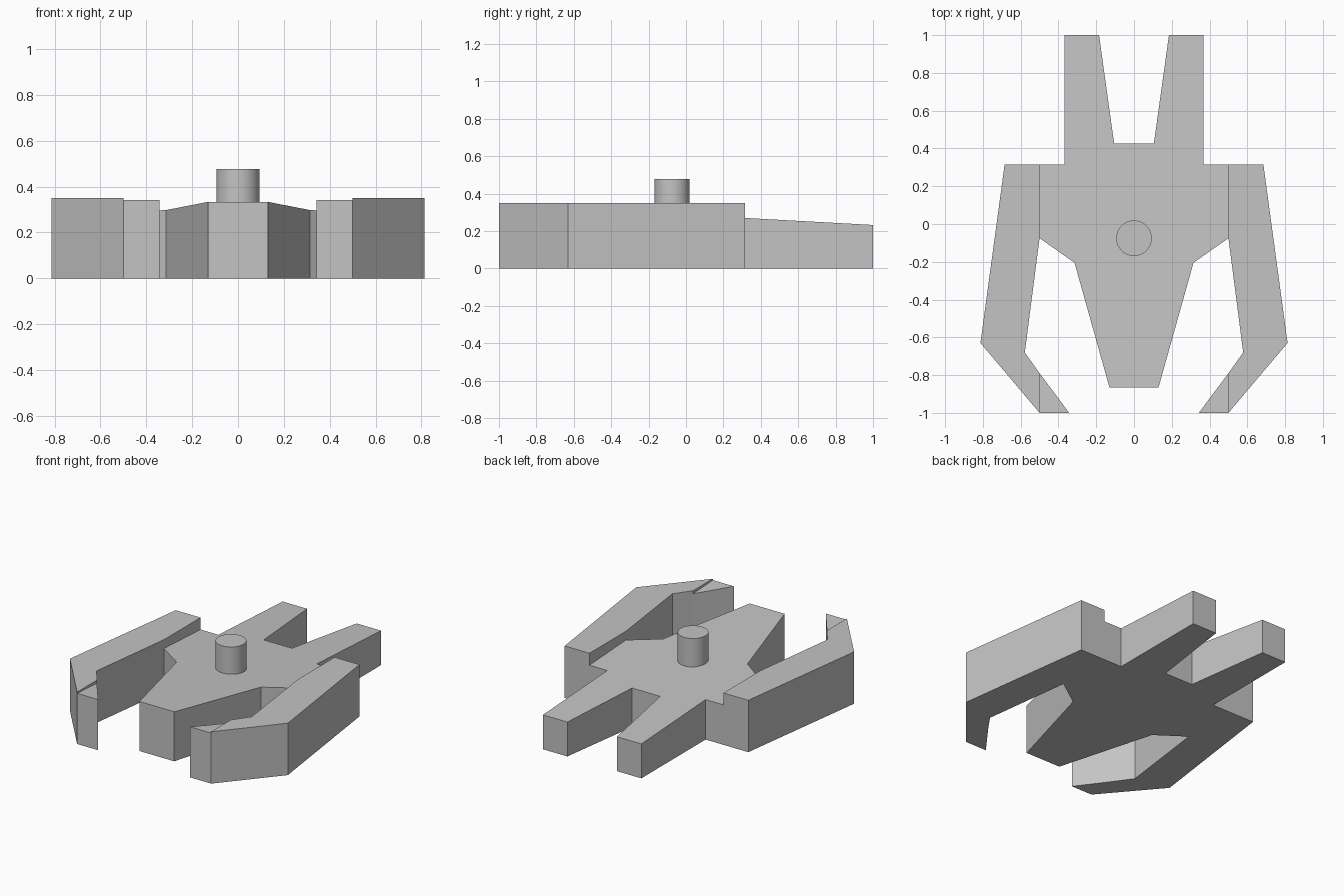
import bpy, bmesh

cube = bpy.data.objects.get("Cube")
if cube:
    bpy.data.objects.remove(cube, do_unlink=True)

grey = bpy.data.materials.new("plain grey")
grey.use_nodes = True
COLOUR = (0.55, 0.55, 0.55, 1)
grey.diffuse_color = COLOUR
grey.node_tree.nodes["Principled BSDF"].inputs["Base Color"].default_value = COLOUR


def slope(y):
    """Height of the hull deck, falling toward the back."""
    return 0.2865 - 0.0545 * y


def arm_top(y):
    return 0.35


def mirror(points):
    return [(-x, y) for x, y in reversed(points)]


def prism(name, outline, top):
    """Upright solid over a counter-clockwise outline, with a top height rule."""
    bm = bmesh.new()
    low = [bm.verts.new((x, y, 0)) for x, y in outline]
    high = [bm.verts.new((x, y, top(y))) for x, y in outline]
    bm.faces.new(high)
    bm.faces.new(low[::-1])
    n = len(outline)
    for i in range(n):
        j = (i + 1) % n
        bm.faces.new((low[i], low[j], high[j], high[i]))
    mesh = bpy.data.meshes.new(name)
    bm.to_mesh(mesh)
    bm.free()
    mesh.materials.append(grey)
    obj = bpy.data.objects.new(name, mesh)
    bpy.context.collection.objects.link(obj)
    return obj


# Hull: tapered nose, shoulders and two rear prongs
half_hull = [(0.13, -0.865), (0.315, -0.205), (0.5, -0.075), (0.5, 0.315),
             (0.367, 0.315), (0.367, 1), (0.185, 1), (0.105, 0.425)]
prism("hull", half_hull + mirror(half_hull), slope)

# Side arms bending inward, each with a lower pointed tip
arm = [(0.5, 0.315), (0.5, -0.075), (0.578, -0.68), (0.5, -0.79),
       (0.5, -1), (0.813, -0.63), (0.685, 0.315)]
tip = [(0.343, -1), (0.5, -1), (0.5, -0.79)]
for side, shape in (("left", lambda p: p), ("right", mirror)):
    prism(side + "_arm", shape(arm), arm_top)
    prism(side + "_arm_tip", shape(tip), slope)

# Round post on the deck
bpy.ops.mesh.primitive_cylinder_add(vertices=48, radius=0.094, depth=0.28,
                                    location=(0, -0.075, 0.338))
post = bpy.context.object
post.name = "post"
post.data.materials.append(grey)
bpy.ops.object.shade_smooth_by_angle()
